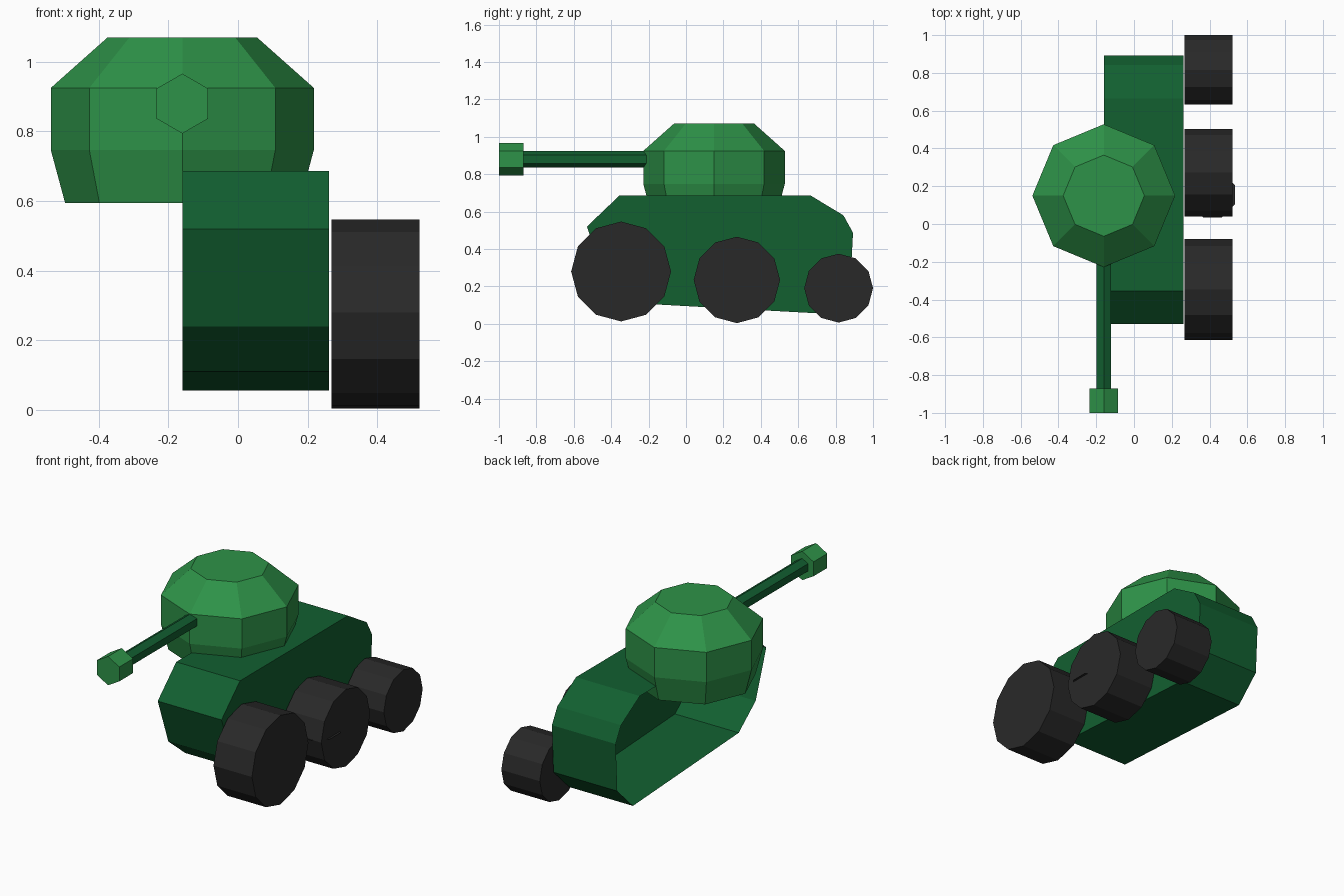
import bpy, bmesh
from math import pi, sin, cos
from mathutils import Matrix, Vector

if "Cube" in bpy.data.objects:
    bpy.data.objects.remove(bpy.data.objects["Cube"])


def material(name, rgb):
    m = bpy.data.materials.new(name)
    m.diffuse_color = (*rgb, 1)
    m.use_nodes = True
    m.node_tree.nodes["Principled BSDF"].inputs["Base Color"].default_value = m.diffuse_color
    return m


LIGHT = material("light_green", (0.027, 0.29, 0.065))
DARK = material("dark_green", (0.006, 0.115, 0.03))
RUBBER = material("rubber", (0.022, 0.022, 0.022))


def loft(name, rings, mat, caps=True):
    """Skin a list of point rings with flat faces, optionally capping both ends."""
    bm = bmesh.new()
    loops = [[bm.verts.new(p) for p in ring] for ring in rings]
    n = len(loops[0])
    for a, b in zip(loops, loops[1:]):
        for i in range(n):
            j = (i + 1) % n
            bm.faces.new((a[i], a[j], b[j], b[i]))
    if caps:
        bm.faces.new(loops[0])
        if len(loops) > 1:
            bm.faces.new(loops[-1])
    bmesh.ops.recalc_face_normals(bm, faces=bm.faces)
    me = bpy.data.meshes.new(name)
    bm.to_mesh(me)
    bm.free()
    me.materials.append(mat)
    ob = bpy.data.objects.new(name, me)
    bpy.context.collection.objects.link(ob)
    return ob


def circle(n, r, phase=0.0):
    return [(r * cos(2 * pi * i / n + phase), r * sin(2 * pi * i / n + phase))
            for i in range(n)]


CX = -0.16  # turret and gun axis

# Hull: side profile (y, z), open along its inner side
profile = [(-0.355, 0.687), (0.665, 0.687), (0.842, 0.58), (0.893, 0.487),
           (0.878, 0.20), (0.73, 0.055), (-0.27, 0.11), (-0.43, 0.24),
           (-0.53, 0.52)]
hull = loft("hull", [[(x, y, z) for y, z in profile] for x in (CX, 0.262)], DARK, caps=False)
bm = bmesh.new()
bm.from_mesh(hull.data)
bm.faces.new([v for v in bm.verts if v.co.x > 0])
bmesh.ops.recalc_face_normals(bm, faces=bm.faces)
bm.to_mesh(hull.data)
bm.free()

# Turret: eight-sided dome
loft("turret", [[(CX + u, 0.15 + v, z) for u, v in circle(8, r)]
                for r, z in ((0.337, 0.595), (0.378, 0.747), (0.378, 0.925), (0.215, 1.07))], LIGHT)

# Gun: six-sided barrel and muzzle
for name, r, y0, y1, mat in (("gun_barrel", 0.044, -0.21, -0.88, DARK),
                             ("gun_muzzle", 0.086, -0.87, -1.0, LIGHT)):
    loft(name, [[(CX + u, y, 0.88 + v) for u, v in circle(6, r, pi / 2)]
                for y in (y0, y1)], mat)

# Road wheels: twelve-sided, shrinking to the rear
for name, y, z, r in (("front_wheel", -0.347, 0.28, 0.267),
                      ("middle_wheel", 0.272, 0.235, 0.231),
                      ("rear_wheel", 0.816, 0.191, 0.184)):
    loft(name, [[(x, y + u, z + v) for u, v in circle(12, r)] for x in (0.268, 0.522)], RUBBER)

# Thin plate set through the middle wheel
loft("wheel_plate", [[(0.415 + u, 0.155 + v, 0.235) for u, v in circle(8, 0.13, pi / 8)]], RUBBER)
